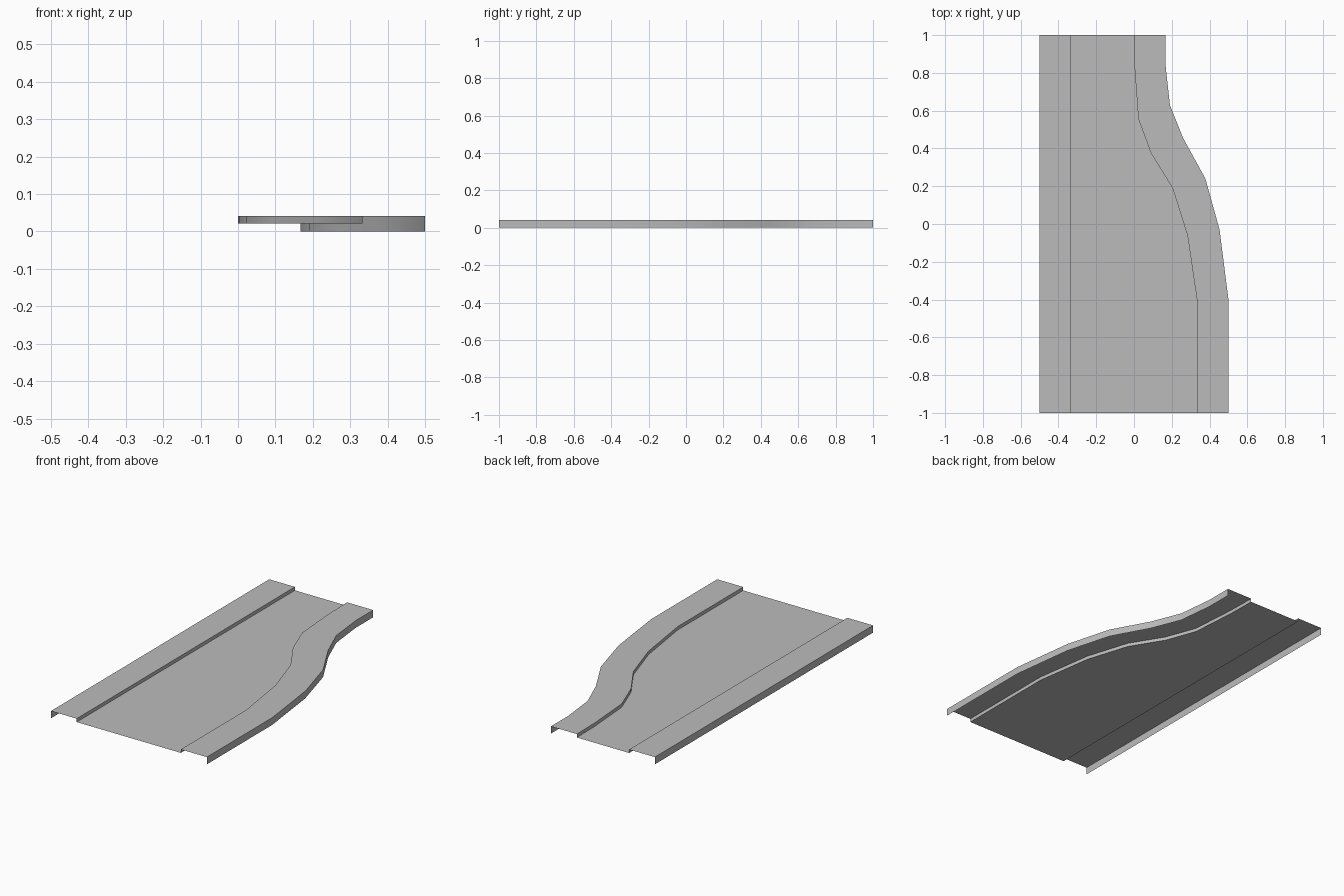
import bpy
import bmesh

cube = bpy.data.objects.get("Cube")
if cube:
    bpy.data.objects.remove(cube, do_unlink=True)

TOP, ROAD = 0.042, 0.022
LEFT_OUT, LEFT_IN = -0.5, -0.335

# Plan curves of the bending side, front to back
inner = [(0.333, -1), (0.333, -0.4), (0.283, -0.06), (0.204, 0.19),
         (0.09, 0.375), (0.023, 0.556), (0.003, 0.83), (0, 1)]
outer = [(0.5, -1), (0.5, -0.4), (0.453, -0.03), (0.378, 0.24),
         (0.26, 0.455), (0.19, 0.63), (0.167, 0.84), (0.167, 1)]

grey = bpy.data.materials.new("plain grey")
grey.use_nodes = True
colour = (0.5, 0.5, 0.5, 1)
grey.diffuse_color = colour
grey.node_tree.nodes["Principled BSDF"].inputs["Base Color"].default_value = colour


def loft(name, rails):
    """Open sheet joining neighbouring rails, listed from -x to +x."""
    bm = bmesh.new()
    rows = [[bm.verts.new(p) for p in rail] for rail in rails]
    for a, b in zip(rows, rows[1:]):
        for i in range(len(a) - 1):
            bm.faces.new((a[i], b[i], b[i + 1], a[i + 1]))
    mesh = bpy.data.meshes.new(name)
    bm.to_mesh(mesh)
    bm.free()
    mesh.materials.append(grey)
    obj = bpy.data.objects.new(name, mesh)
    bpy.context.collection.objects.link(obj)
    bpy.ops.object.select_all(action='DESELECT')
    obj.select_set(True)
    bpy.context.view_layer.objects.active = obj
    bpy.ops.object.shade_smooth_by_angle(angle=0.52)
    return obj


def rail(path, z):
    return [(x, y, z) for x, y in path]


def straight(x):
    return [(x, -1), (x, 1)]


# Sunken roadway
loft("roadway", [[(LEFT_IN, y, ROAD) for _, y in inner], rail(inner, ROAD)])

# Straight pavement: outer skirt, top, kerb
loft("straight_pavement", [rail(straight(LEFT_OUT), 0), rail(straight(LEFT_OUT), TOP),
                           rail(straight(LEFT_IN), TOP), rail(straight(LEFT_IN), ROAD)])

# Curved pavement: kerb, top, outer skirt
loft("curved_pavement", [rail(inner, ROAD), rail(inner, TOP),
                         rail(outer, TOP), rail(outer, 0)])
